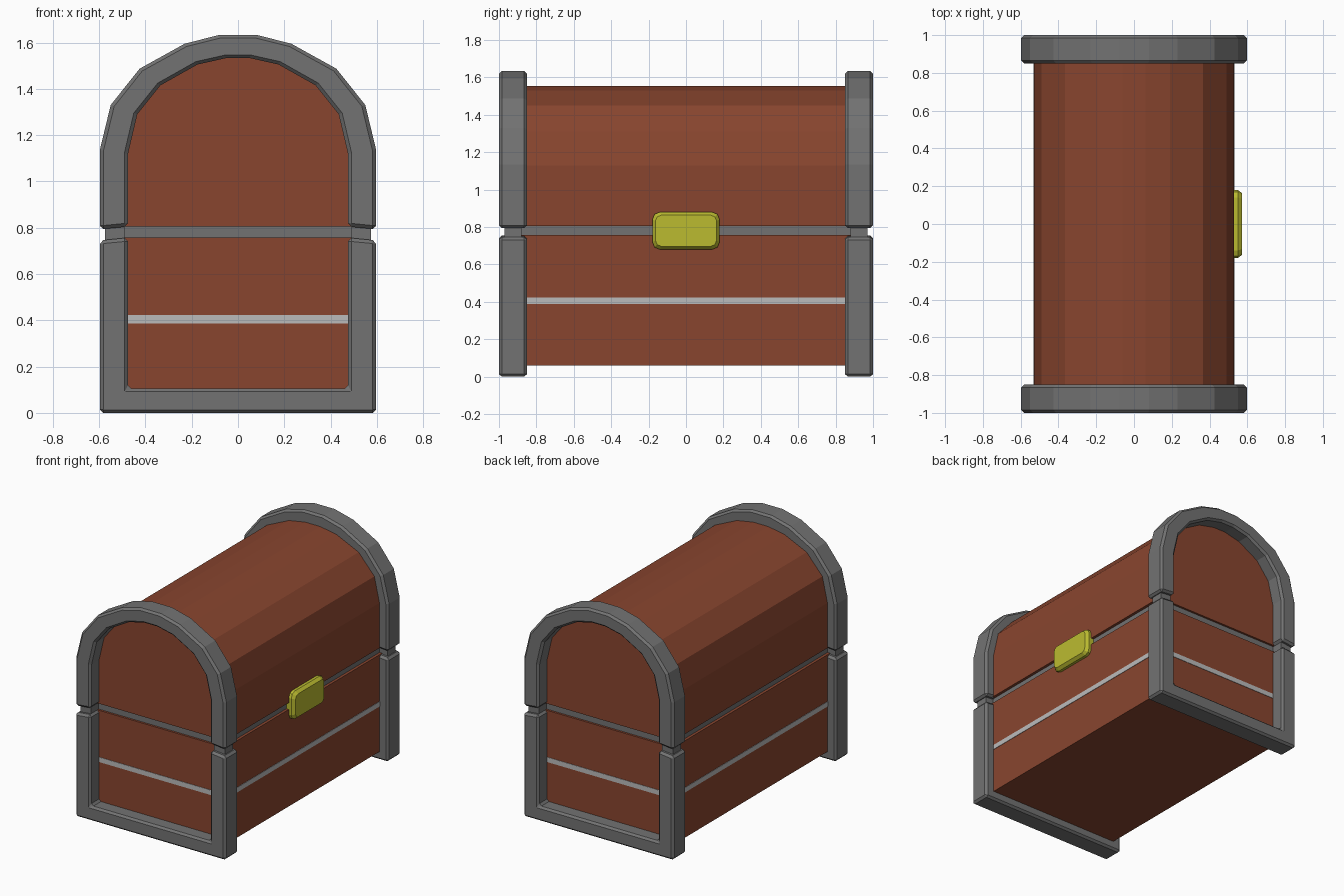
import bpy, bmesh, math

if "Cube" in bpy.data.objects:
    bpy.data.objects.remove(bpy.data.objects["Cube"])


def material(name, r, g, b):
    m = bpy.data.materials.new(name)
    m.diffuse_color = (r, g, b, 1)
    m.use_nodes = True
    m.node_tree.nodes["Principled BSDF"].inputs["Base Color"].default_value = m.diffuse_color
    return m


WOOD = material("wood", 0.25, 0.06, 0.028)
IRON = material("iron", 0.17, 0.17, 0.17)
TRIM = material("pale_trim", 0.5, 0.5, 0.5)
GOLD = material("gold", 0.5, 0.5, 0.03)


def finish(bm, name, mat, bevel=0):
    bmesh.ops.recalc_face_normals(bm, faces=bm.faces)
    me = bpy.data.meshes.new(name)
    bm.to_mesh(me)
    bm.free()
    ob = bpy.data.objects.new(name, me)
    bpy.context.collection.objects.link(ob)
    me.materials.append(mat)
    if bevel:
        mod = ob.modifiers.new("bevel", 'BEVEL')
        mod.width, mod.segments = bevel, 1
        mod.limit_method, mod.angle_limit = 'ANGLE', math.radians(40)
    return ob


def extrude_y(name, faces, y0, y1, mat, bevel=0):
    """Extrude a set of xz polygons from y0 to y1."""
    bm = bmesh.new()
    for poly in faces:
        bm.faces.new([bm.verts.new((x, y0, z)) for x, z in poly])
    bmesh.ops.remove_doubles(bm, verts=bm.verts, dist=1e-5)
    bmesh.ops.recalc_face_normals(bm, faces=bm.faces)
    res = bmesh.ops.extrude_face_region(bm, geom=bm.faces[:], use_keep_orig=True)
    for v in res["geom"]:
        if isinstance(v, bmesh.types.BMVert):
            v.co.y = y1
    return finish(bm, name, mat, bevel)


def box(name, x0, x1, y0, y1, z0, z1, mat, bevel=0):
    return extrude_y(name, [[(x0, z0), (x1, z0), (x1, z1), (x0, z1)]], y0, y1, mat, bevel)


def mirrored(half):
    return half + [(-x, z) for x, z in reversed(half)]


def ring(outer, inner):
    """Quads joining two matching open paths."""
    return [[outer[i], outer[i + 1], inner[i + 1], inner[i]] for i in range(len(outer) - 1)]


# Wooden base, arched lid and the seam between them
box("base", -0.53, 0.53, -0.9, 0.9, 0.06, 0.757, WOOD)
lid = mirrored([(0.53, 0.805), (0.53, 1.13), (0.49, 1.31), (0.365, 1.45),
                (0.19, 1.53), (0.06, 1.553)])
extrude_y("lid", [lid], -0.9, 0.9, WOOD)
box("seam_band", -0.51, 0.51, -0.885, 0.885, 0.75, 0.81, IRON)

# Pale stripe round the base
box("stripe", -0.533, 0.533, -0.903, 0.903, 0.387, 0.422, TRIM)

# Iron end frames: U-shaped lower half, arched upper half, linking blocks
low = ring(mirrored([(0.597, 0.745), (0.597, 0)]), mirrored([(0.475, 0.757), (0.475, 0.105)]))
arch = ring(
    mirrored([(0.597, 0.793), (0.597, 1.135), (0.55, 1.33), (0.425, 1.487), (0.23, 1.595), (0.08, 1.633)]),
    mirrored([(0.475, 0.805), (0.475, 1.12), (0.435, 1.29), (0.335, 1.415), (0.175, 1.505), (0.05, 1.533)]))
for s, end in ((-1, "front"), (1, "back")):
    extrude_y(end + "_lower_frame", low, s * 0.85, s, IRON, 0.015)
    extrude_y(end + "_upper_frame", arch, s * 0.85, s, IRON, 0.015)
    for t, side in ((-1, "left"), (1, "right")):
        xs = sorted((t * 0.49, t * 0.575))
        ys = sorted((s * 0.88, s * 0.97))
        box(f"{end}_{side}_link", *xs, *ys, 0.735, 0.815, IRON)

# Gold lock plate with rounded corners and a chamfered face
bm = bmesh.new()
loops = []
for x, w, h, r in ((0.5, 0.18, 0.1, 0.04), (0.55, 0.18, 0.1, 0.04), (0.572, 0.163, 0.083, 0.03)):
    loop = []
    for k, (sy, sz) in enumerate(((1, 1), (-1, 1), (-1, -1), (1, -1))):
        for j in range(3):
            a = math.radians(90 * k + 45 * j)
            loop.append(bm.verts.new((x, sy * (w - r) + r * math.cos(a),
                                      0.78 + sz * (h - r) + r * math.sin(a))))
    loops.append(loop)
for a, b in zip(loops, loops[1:]):
    for i in range(12):
        j = (i + 1) % 12
        bm.faces.new((a[i], a[j], b[j], b[i]))
bm.faces.new(loops[0])
bm.faces.new(loops[-1])
finish(bm, "lock", GOLD)
